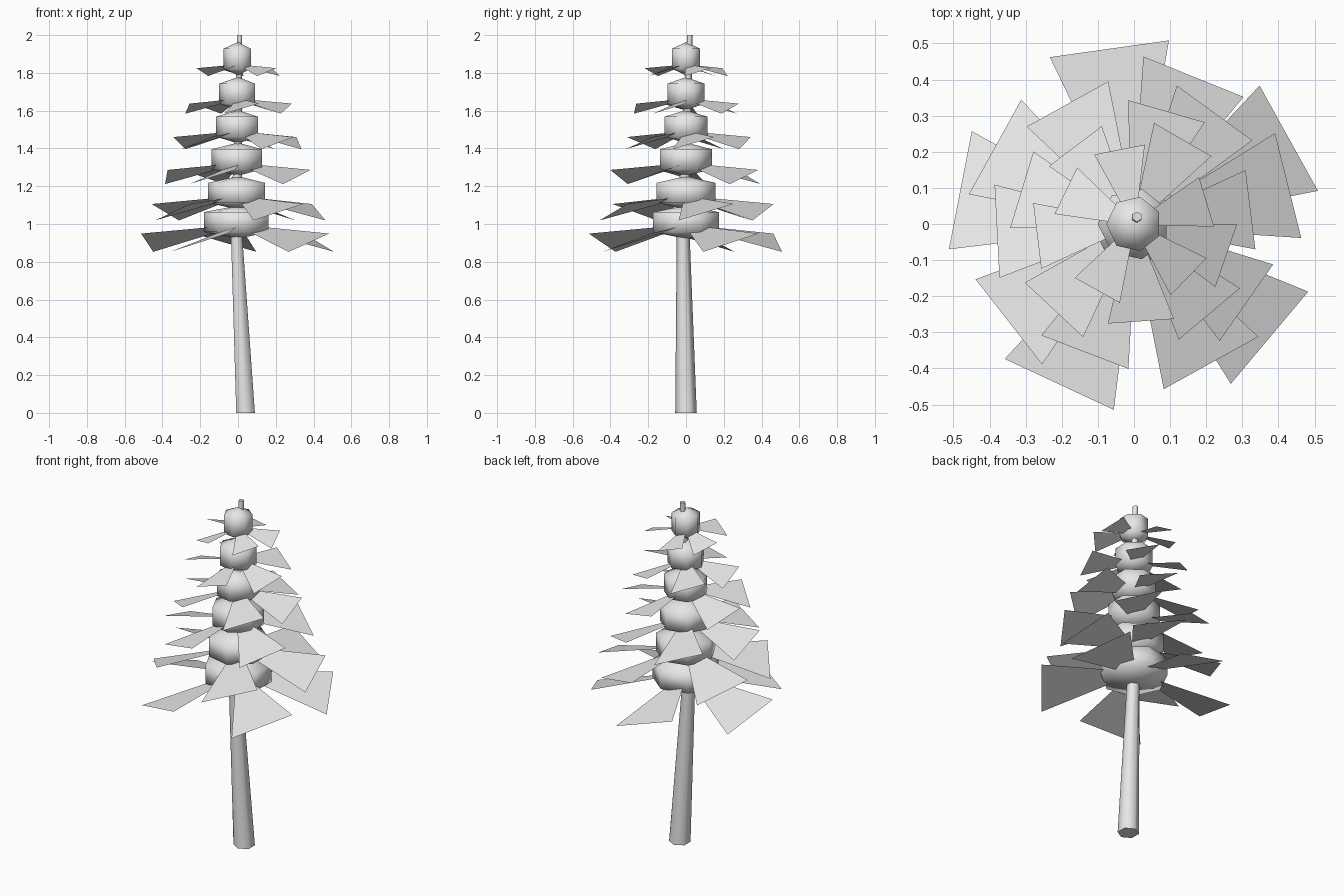
import bpy, bmesh, math
from mathutils import Vector

cube = bpy.data.objects.get("Cube")
if cube:
    bpy.data.objects.remove(cube)

grey = bpy.data.materials.new("pale_grey")
grey.use_nodes = True
grey.diffuse_color = (0.8, 0.8, 0.8, 1)
grey.node_tree.nodes["Principled BSDF"].inputs["Base Color"].default_value = (0.8, 0.8, 0.8, 1)


def finish(bm, name, smooth):
    bmesh.ops.recalc_face_normals(bm, faces=bm.faces)
    for f in bm.faces:
        f.smooth = smooth and len(f.verts) <= 4
    mesh = bpy.data.meshes.new(name)
    bm.to_mesh(mesh)
    bm.free()
    mesh.materials.append(grey)
    obj = bpy.data.objects.new(name, mesh)
    bpy.context.collection.objects.link(obj)
    return obj


def lathe(name, rings, sides, turn):
    """Loft rings of (centre, radius); a zero radius makes a pole."""
    bm = bmesh.new()
    loops = []
    for centre, radius in rings:
        count = sides if radius else 1
        loops.append([bm.verts.new(Vector(centre) + radius * Vector((math.cos(a), math.sin(a), 0)))
                      for a in (turn + math.tau * k / sides for k in range(count))])
    for low, high in zip(loops, loops[1:]):
        for k in range(sides):
            n = (k + 1) % sides
            corners = [low[k % len(low)], low[n % len(low)], high[n % len(high)], high[k % len(high)]]
            bm.faces.new(list(dict.fromkeys(corners)))
    for loop in (loops[0], loops[-1]):
        if len(loop) > 2:
            bm.faces.new(loop)
    return finish(bm, name, True)


# Leaning, tapering trunk
lathe("trunk", [((0.04, 0, 0), 0.057), ((-0.008, -0.015, 0.95), 0.034),
                ((0.008, 0.02, 2), 0.014)], 6, math.pi / 6)


# Foliage tiers from the bottom up: core height, core radius, leaf reach, leaf angles
tiers = [
    (1.010, 0.180, 0.49, (29, 98, 169, 245, 320)),
    (1.165, 0.160, 0.44, (14, 68, 151, 218, 299)),
    (1.343, 0.140, 0.38, (54, 119, 183, 249, 325)),
    (1.515, 0.117, 0.325, (7, 74, 163, 227, 310)),
    (1.690, 0.100, 0.27, (60, 127, 187, 274, 341)),
    (1.875, 0.077, 0.21, (17, 101, 154, 241, 316)),
]
SLOPE, ROLL = 0.19, 0.29


def leaf_ring(name, base, reach, angles):
    """Flat wedges that droop outward and roll to one side."""
    bm = bmesh.new()
    for angle in map(math.radians, angles):
        out = Vector((math.cos(angle), math.sin(angle), -SLOPE))
        side = Vector((-math.sin(angle), math.cos(angle), ROLL))
        inner, half = 0.1 * reach, 0.34 * reach
        corners = [(inner, -0.15 * half), (reach, -half), (reach, half), (inner, 0.15 * half)]
        bm.faces.new([bm.verts.new(out * r + side * t + Vector((0, 0, base))) for r, t in corners])
    finish(bm, name, False)


for i, (z, radius, reach, angles) in enumerate(tiers, 1):
    rings = [((0, 0, z + h * 0.088), radius * r) for h, r in ((-1, 0), (-0.6, 1), (0.6, 1), (1, 0))]
    lathe(f"foliage_core_{i}", rings, 7, math.pi)
    leaf_ring(f"leaf_ring_{i}", z - 0.013 - 0.003 * i, reach, angles)
